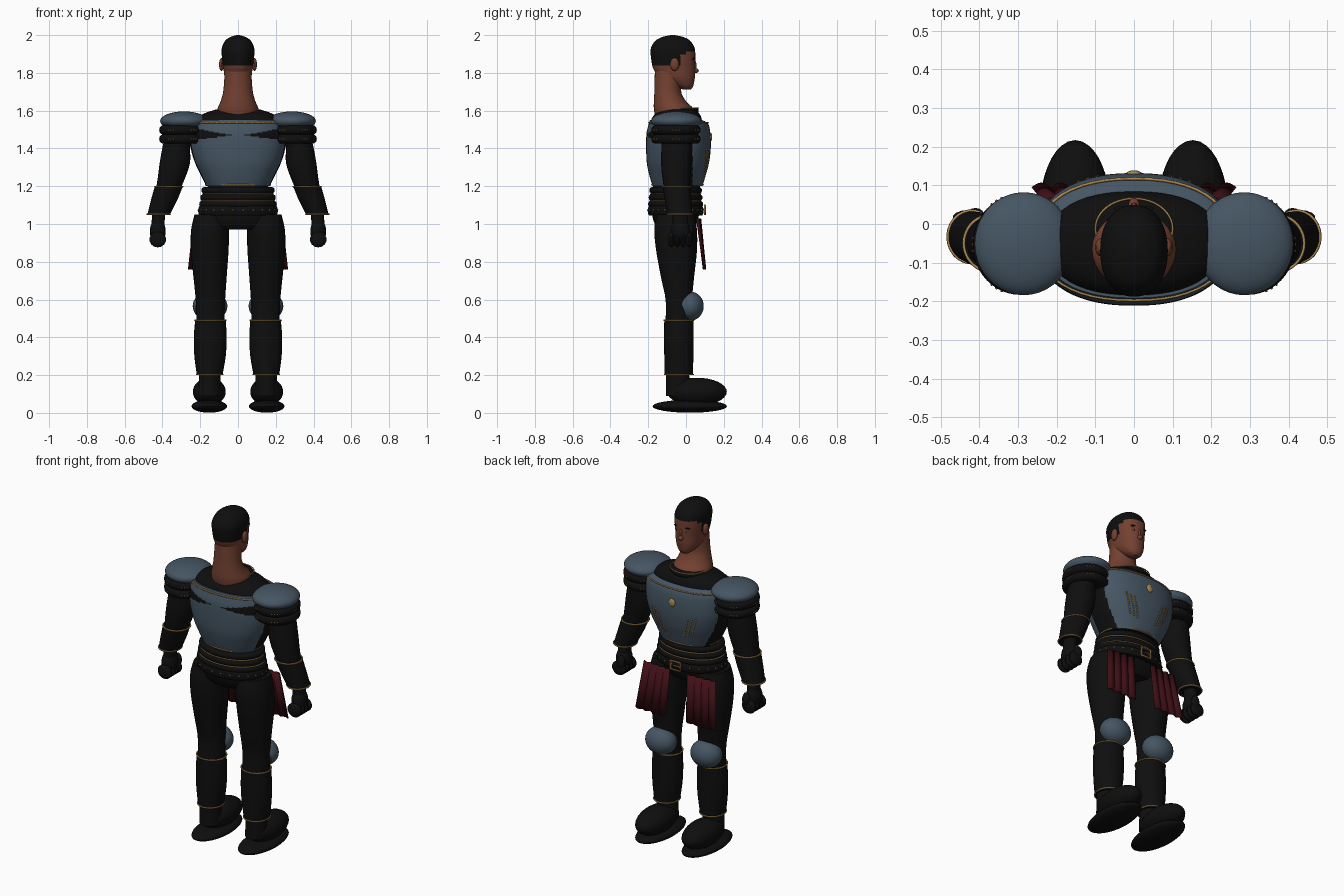
import bpy, bmesh, math
from mathutils import Vector

cube = bpy.data.objects.get("Cube")
if cube:
    bpy.data.objects.remove(cube)


def material(name, r, g, b):
    m = bpy.data.materials.new(name)
    m.use_nodes = True
    m.diffuse_color = (r, g, b, 1)
    m.node_tree.nodes["Principled BSDF"].inputs["Base Color"].default_value = (r, g, b, 1)
    return m


BLACK = material("black_leather", .0045, .0045, .0045)
STEEL = material("blue_steel", .06, .092, .125)
SKIN = material("brown_skin", .17, .052, .03)
GOLD = material("gold_trim", .42, .25, .08)
RED = material("dark_red_cloth", .05, .005, .008)
WHITE = material("eye_white", .35, .3, .27)
LIP = material("lip_brown", .11, .03, .02)


def finish(name, bm, mats, rule=None, angle=40):
    bmesh.ops.recalc_face_normals(bm, faces=bm.faces)
    if rule:
        for f in bm.faces:
            f.material_index = rule(f.calc_center_median())
    me = bpy.data.meshes.new(name)
    bm.to_mesh(me)
    bm.free()
    for m in mats:
        me.materials.append(m)
    ob = bpy.data.objects.new(name, me)
    bpy.context.collection.objects.link(ob)
    bpy.ops.object.select_all(action='DESELECT')
    ob.select_set(True)
    bpy.context.view_layer.objects.active = ob
    bpy.ops.object.shade_smooth_by_angle(angle=math.radians(angle))
    return ob


def spline(rows, steps):
    """Smooth rows of (z, cx, cy, rx, ry) with a Catmull-Rom curve."""
    rows = [Vector(r) for r in rows]
    out = []
    for i in range(len(rows) - 1):
        a, b, c, d = rows[max(i - 1, 0)], rows[i], rows[i + 1], rows[min(i + 2, len(rows) - 1)]
        for k in range(steps):
            t = k / steps
            out.append(b + (c - a) * t / 2 + (a * 2 - b * 5 + c * 4 - d) * t * t / 2
                       + (b * 3 - a - c * 3 + d) * t ** 3 / 2)
    return out + [rows[-1]]


def oval(cx, cy, rx, ry, t, p=2):
    c, s = math.cos(t), math.sin(t)
    return (cx + rx * math.copysign(abs(c) ** (2 / p), c),
            cy + ry * math.copysign(abs(s) ** (2 / p), s))


def loft(name, rows, mats, segs=32, steps=4, p=2, rule=None, angle=40):
    bm = bmesh.new()
    rings = []
    for z, cx, cy, rx, ry in spline(rows, steps):
        rings.append([bm.verts.new((*oval(cx, cy, rx, ry, math.tau * i / segs, p), z)) for i in range(segs)])
    for a, b in zip(rings, rings[1:]):
        for i in range(segs):
            j = (i + 1) % segs
            bm.faces.new((a[i], a[j], b[j], b[i]))
    bm.faces.new(rings[0][::-1])
    bm.faces.new(rings[-1])
    return finish(name, bm, mats, rule, angle)


def band(name, z, h, cx, cy, rx, ry, bulge=.012, mat=BLACK, p=2):
    """Rounded strap around an oval."""
    rows = [(z - h / 2, cx, cy, rx - bulge, ry - bulge), (z - h / 4, cx, cy, rx, ry),
            (z + h / 4, cx, cy, rx, ry), (z + h / 2, cx, cy, rx - bulge, ry - bulge)]
    return loft(name, rows, [mat], 48, 2, p, angle=50)


def ball(name, loc, size, mat, segs=24, cut=None):
    bm = bmesh.new()
    bmesh.ops.create_uvsphere(bm, u_segments=segs, v_segments=max(segs // 2, 5), radius=1)
    for v in bm.verts:
        v.co = Vector(v.co[i] * size[i] + loc[i] for i in range(3))
    if cut:
        bmesh.ops.bisect_plane(bm, geom=bm.verts[:] + bm.edges[:] + bm.faces[:],
                               plane_co=cut[0], plane_no=cut[1], clear_inner=True)
        bmesh.ops.holes_fill(bm, edges=bm.edges, sides=0)
    return finish(name, bm, [mat])


def trim(name, points, r=.004, closed=True):
    cu = bpy.data.curves.new(name, 'CURVE')
    cu.dimensions, cu.bevel_depth, cu.bevel_resolution = '3D', r, 1
    sp = cu.splines.new('POLY')
    sp.points.add(len(points) - 1)
    for q, co in zip(sp.points, points):
        q.co = (*co, 1)
    sp.use_cyclic_u = closed
    cu.materials.append(GOLD)
    ob = bpy.data.objects.new(name, cu)
    bpy.context.collection.objects.link(ob)


def ring(name, z, cx, cy, rx, ry, r=.004, p=2):
    trim(name, [(*oval(cx, cy, rx, ry, math.tau * i / 48, p), z) for i in range(48)], r)


def studs(name, points, r=.005):
    bm = bmesh.new()
    for co in points:
        v = bmesh.ops.create_icosphere(bm, subdivisions=1, radius=r)["verts"]
        bmesh.ops.translate(bm, verts=v, vec=co)
    finish(name, bm, [GOLD])


# Head, hair by height rule, and neck
def hairline(c):
    low = 1.915 if c.y > 0 else 1.895 if c.y > -.03 else 1.835
    return 1 if c.z > low else 0


loft("head", [(1.712, 0, .005, .02, .02), (1.73, 0, -.01, .045, .048), (1.77, 0, -.042, .068, .088),
              (1.82, 0, -.062, .077, .11), (1.88, 0, -.068, .085, .117), (1.93, 0, -.07, .086, .116),
              (1.97, 0, -.07, .068, .092), (1.99, 0, -.07, .04, .055), (2, 0, -.07, .008, .01)],
     [SKIN, BLACK], 64, 6, 2.2, hairline)
loft("neck", [(1.55, 0, -.06, .11, .1), (1.61, 0, -.066, .108, .104), (1.65, 0, -.085, .092, .085),
              (1.71, 0, -.097, .077, .07), (1.82, 0, -.09, .07, .075)], [SKIN])
ball("nose", (0, .046, 1.812), (.015, .022, .014), SKIN, 12)
ball("nose_bridge", (0, .043, 1.838), (.009, .013, .03), SKIN, 12)
ball("lips", (0, .036, 1.773), (.023, .011, .009), LIP, 12)
ball("brow_ridge", (0, .032, 1.872), (.05, .016, .011), SKIN, 16)
for s, side in ((1, "left"), (-1, "right")):
    ball(side + "_ear", (s * .087, -.06, 1.845), (.014, .024, .035), SKIN, 14)
    ball(side + "_eye", (s * .031, .034, 1.85), (.012, .009, .006), WHITE, 12)
    ball(side + "_pupil", (s * .031, .039, 1.85), (.005, .005, .005), BLACK, 8)
    ball(side + "_eyebrow", (s * .033, .039, 1.875), (.02, .008, .004), BLACK, 10)

# Torso: undersuit, cuirass and collar
loft("undersuit", [(.97, 0, -.055, .13, .09), (1.0, 0, -.055, .19, .11), (1.06, 0, -.055, .195, .125),
                   (1.2, 0, -.05, .16, .125)], [BLACK], 48)
loft("shoulder_yoke", [(1.5, 0, -.05, .25, .13), (1.55, 0, -.05, .225, .134), (1.585, 0, -.045, .18, .115),
                       (1.605, 0, -.035, .12, .08)], [BLACK], 48, p=2.3)
armour = [(1.2, 0, -.045, .168, .132), (1.25, 0, -.045, .192, .147), (1.32, 0, -.043, .226, .164),
          (1.4, 0, -.04, .25, .171), (1.48, 0, -.04, .255, .169), (1.53, 0, -.04, .25, .157),
          (1.55, 0, -.052, .235, .139)]


def cuirass_rule(c):
    wedge = c.y < 0 and abs(c.z - 1.47 - abs(c.x) * .02) < .16 * (abs(c.x) - .03)
    side_gap = -.09 < c.y < .035 and c.z < 1.52
    return 1 if wedge and c.z > 1.44 or side_gap else 0


loft("cuirass", armour, [STEEL, BLACK], 144, 12, 2.3, cuirass_rule)
ring("neckline_trim", 1.536, 0, -.04, .25, .157, p=2.3)
ring("waist_trim", 1.208, 0, -.045, .172, .136)
band("collar", 1.6, .03, 0, -.012, .1, .078, .006)
ring("collar_trim", 1.614, 0, -.012, .1, .078, .003)
surface = spline(armour, 12)


def chest_point(x, z):
    _, _, cy, rx, ry = min(surface, key=lambda r: abs(r[0] - z))
    return Vector((x, cy + ry * (1 - (abs(x) / rx) ** 2.3) ** (1 / 2.3), z))


ball("chest_medallion", chest_point(0, 1.46), (.02, .008, .024), GOLD, 16)
for s, side in ((1, "left"), (-1, "right")):
    studs(side + "_chest_chains", [chest_point(s * (.06 + .024 * k + .035 * i / 9), 1.27 + .012 * i + .008 * k)
                                   for k in range(3) for i in range(10)], .0055)

# Waist rings, belt and buckle
for i, z in enumerate((1.178, 1.14, 1.105)):
    band(f"waist_ring_{i}", z, .036, 0, -.055, .192 + .006 * i, .138 + .003 * i)
    ring(f"waist_ring_trim_{i}", z - .018, 0, -.055, .187 + .006 * i, .133 + .003 * i, .003)
band("belt", 1.07, .05, 0, -.055, .21, .147, .006)
studs("belt_studs", [(*oval(0, -.055, .211, .148, math.tau * (i + .5) / 24), 1.075) for i in range(24)])
trim("buckle", [(x, .1, z) for x, z in ((-.032, 1.05), (.032, 1.05), (.032, 1.1), (-.032, 1.1))], .006)
trim("buckle_pin", [(-.03, .102, 1.075), (.01, .102, 1.075)], .004, False)


def skirt_panel(name, s):
    bm = bmesh.new()
    n, grid = 32, []
    for v in (0, .5, 1):
        row = []
        for i in range(n + 1):
            u = i / n
            x = (.055 + .01 * v) * (1 - u) + (.235 + .03 * v) * u
            y = .07 + .025 * v + .012 * abs(math.sin(u * math.pi * 4)) - .012 * u * (1 - v)
            row.append(bm.verts.new((s * x, y, 1.03 - .27 * v)))
        grid.append(row)
    for a, b in zip(grid, grid[1:]):
        for i in range(n):
            bm.faces.new((a[i], a[i + 1], b[i + 1], b[i]))
    ob = finish(name, bm, [RED])
    ob.modifiers.new("thickness", 'SOLIDIFY').thickness = .006


for s, side in ((1, "left"), (-1, "right")):
    # Shoulder armour
    ball(side + "_pauldron", (s * .285, -.051, 1.545), (.127, .133, .051), STEEL, 40,
         ((s * .182, 0, 0), (s, 0, 0)))
    for i, z in enumerate((1.498, 1.45)):
        band(f"{side}_shoulder_ring_{i}", z, .05, s * .295, -.053, .12, .128, .016)
        studs(f"{side}_shoulder_studs_{i}",
              [(*oval(s * .295, -.053, .121, .13, math.tau * (k / 6 + d)), z)
               for k in range(6) for d in (-.02, 0, .02)], .004)
    # Arm, gauntlet and fist
    loft(side + "_arm", [(z, s * x, y, rx, ry) for z, x, y, rx, ry in (
        (1.5, .305, -.05, .07, .08), (1.41, .326, -.05, .073, .08), (1.32, .335, -.052, .08, .08),
        (1.21, .362, -.05, .068, .07), (1.05, .415, -.035, .045, .05))], [BLACK])
    loft(side + "_gauntlet", [(z, s * x, y, rx, ry) for z, x, y, rx, ry in (
        (1.2, .366, -.05, .074, .074), (1.13, .39, -.042, .07, .071), (1.05, .42, -.033, .06, .066))], [BLACK])
    ring(side + "_gauntlet_trim", 1.052, s * .42, -.033, .061, .067)
    ring(side + "_elbow_trim", 1.198, s * .366, -.05, .074, .074)
    loft(side + "_wrist", [(1.06, s * .42, -.033, .035, .04), (.99, s * .424, -.03, .034, .04)], [BLACK], 20)
    ball(side + "_palm", (s * .425, -.03, .96), (.042, .052, .068), BLACK)
    for k in range(4):
        ball(f"{side}_finger_{k}", (s * .425, .018 - .032 * k, .918), (.045, .019, .042), BLACK, 14)
    ball(side + "_thumb", (s * .41, .022, .955), (.024, .02, .042), BLACK, 14)
    # Leg, boot shaft and knee cap
    loft(side + "_leg", [(z, s * x, y, rx, ry) for z, x, y, rx, ry in (
        (1.05, .14, -.055, .09, .1), (.97, .148, -.055, .1, .113), (.86, .15, -.05, .1, .108),
        (.72, .148, -.045, .088, .088), (.6, .146, -.038, .078, .07), (.49, .146, -.038, .074, .07))], [BLACK])
    loft(side + "_shin_guard", [(z, s * x, -.038, rx, ry) for z, x, rx, ry in (
        (.49, .146, .081, .077), (.4, .147, .087, .078), (.3, .148, .083, .077), (.2, .15, .068, .075))], [BLACK])
    ring(side + "_shin_top_trim", .49, s * .146, -.038, .082, .078)
    ring(side + "_shin_bottom_trim", .203, s * .15, -.038, .069, .076)
    ball(side + "_knee_cap", (s * .148, .02, .565), (.092, .074, .078), STEEL, 32,
         ((0, -.02, .565), (0, .9, .35)))
    # Boot
    loft(side + "_ankle", [(.23, s * .15, -.045, .055, .06), (.09, s * .15, -.04, .06, .065)], [BLACK])
    ball(side + "_boot", (s * .152, .058, .112), (.087, .158, .074), BLACK, 32)
    ball(side + "_sole", (s * .152, .02, .035), (.094, .197, .034), BLACK, 32)
    skirt_panel(side + "_skirt", s)
